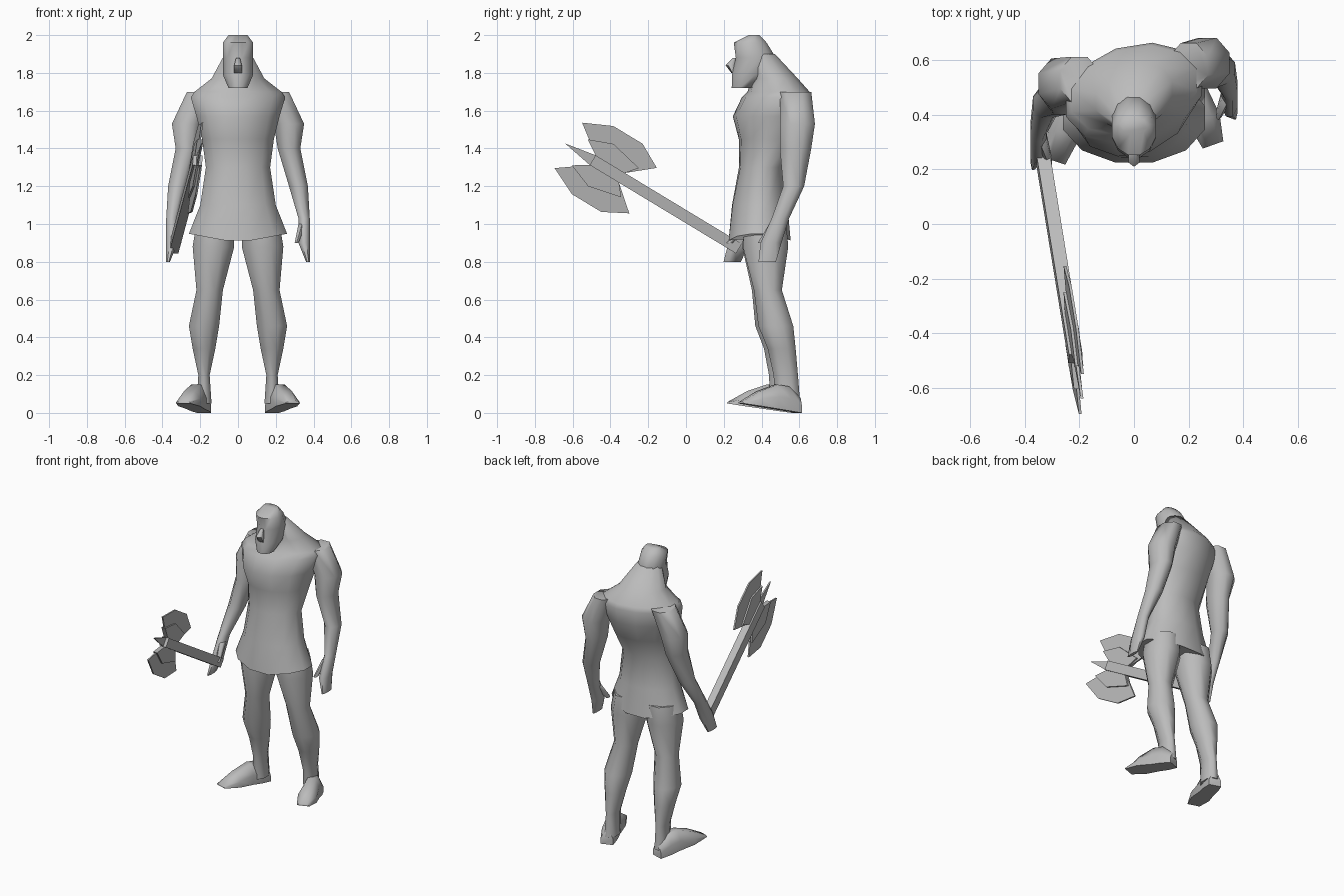
import bpy, bmesh, math
from mathutils import Vector

if "Cube" in bpy.data.objects:
    bpy.data.objects.remove(bpy.data.objects["Cube"], do_unlink=True)

shade = (.5, .5, .5, 1)
grey = bpy.data.materials.new("plain grey")
grey.use_nodes = True
grey.diffuse_color = shade
grey.node_tree.nodes["Principled BSDF"].inputs["Base Color"].default_value = shade


def skin(name, rings, sharp_angle):
    """Join matching point rings into one closed surface."""
    bm = bmesh.new()
    loops = [[bm.verts.new(point) for point in ring] for ring in rings]
    count = len(loops[0])
    for lower, upper in zip(loops, loops[1:]):
        for i in range(count):
            after = (i + 1) % count
            bm.faces.new((lower[i], lower[after], upper[after], upper[i]))
    bm.faces.new(loops[0])
    bm.faces.new(loops[-1])
    bmesh.ops.recalc_face_normals(bm, faces=bm.faces)
    mesh = bpy.data.meshes.new(name)
    bm.to_mesh(mesh)
    bm.free()
    mesh.materials.append(grey)
    part = bpy.data.objects.new(name, mesh)
    bpy.context.collection.objects.link(part)
    bpy.ops.object.select_all(action="DESELECT")
    part.select_set(True)
    bpy.context.view_layer.objects.active = part
    bpy.ops.object.shade_smooth_by_angle(angle=math.radians(sharp_angle))


def oval(centre, half_width, half_depth, sides, twist=0, lift=0):
    """Level oval; twist pushes its left side back, lift raises both sides."""
    points = []
    for i in range(sides):
        angle = math.tau * (i + .5) / sides
        across = half_width * math.cos(angle) / math.cos(math.pi / sides)
        back = half_depth * math.sin(angle) + twist * across
        points.append(centre + Vector((across, back, lift * abs(math.cos(angle)))))
    return points


def limb(name, rows, side, sides, lean):
    """Tube through rows of height, x, y, half width and half depth."""
    rings = []
    for z, x, y, half_width, half_depth in rows:
        centre = Vector((side * x, y + lean(z), z))
        rings.append(oval(centre, half_width, half_depth, sides))
    skin(name, rings, 65)


def no_lean(z):
    return 0


def right_arm_lean(z):
    return -.05 - .15 * (1.7 - z)


def left_leg_lean(z):
    return .01 * (1 - z)


def right_leg_lean(z):
    return -.02 * (1 - z)


# Torso with flared tunic: height, half width, y, half depth
torso_rows = [
    (.9, .26, .39, .17),
    (1.1, .2, .39, .15),
    (1.3, .17, .4, .12),
    (1.45, .19, .44, .16),
    (1.57, .22, .45, .2),
    (1.67, .25, .48, .18),
    (1.7, .23, .49, .16),
    (1.77, .14, .47, .12),
    (1.9, .07, .4, .07),
]
torso_rings = []
for z, half_width, y, half_depth in torso_rows:
    twist = .16 * min(1, max(0, (z - 1) / .6))
    hem_lift = max(0, 1 - z) / 2
    torso_rings.append(oval(Vector((0, y, z)), half_width, half_depth, 12, twist, hem_lift))
skin("torso", torso_rings, 65)

# Head and nose
head_rows = [
    (1.72, 0, .3, .05, .06),
    (1.79, 0, .34, .08, .1),
    (1.88, 0, .37, .08, .11),
    (1.96, 0, .34, .08, .09),
    (2, 0, .36, .05, .03),
]
nose_rows = [
    (1.8, 0, .25, .02, .01),
    (1.84, 0, .24, .02, .03),
    (1.88, 0, .26, .01, .01),
]
limb("head", head_rows, 1, 12, no_lean)
limb("nose", nose_rows, 1, 6, no_lean)

# Arms, thumbs and legs, described once for the left side
arm_rows = [
    (1.7, .2, .58, .07, .09),
    (1.53, .27, .59, .08, .1),
    (1.4, .27, .58, .06, .09),
    (1.2, .32, .57, .05, .06),
    (1.03, .35, .5, .03, .05),
    (.9, .35, .45, .03, .06),
    (.8, .37, .43, .01, .05),
]
thumb_rows = [
    (1, .34, .47, .02, .03),
    (.9, .31, .4, .01, .02),
]
leg_rows = [
    (1, .12, .42, .1, .12),
    (.88, .13, .42, .11, .13),
    (.65, .15, .43, .07, .08),
    (.46, .18, .47, .08, .1),
    (.34, .18, .5, .06, .08),
    (.2, .18, .52, .03, .07),
    (.05, .18, .53, .04, .07),
]


def foot(name, heel, toe):
    """Wedge from the heel to a raised toe: position, half width, height."""
    along = toe - heel
    sideways = Vector((-along.y, along.x, 0)).normalized()
    section = [(-1, 0), (1, 0), (1, .5), (.5, 1), (-.5, 1), (-1, .5)]
    rings = []
    for position, half_width, height in [(0, .04, .08), (.2, .05, .13),
                                         (.4, .05, .13), (.7, .06, .08), (1, .04, .01)]:
        base = heel + along * position
        rings.append([base + sideways * half_width * u + Vector((0, 0, height * v))
                      for u, v in section])
    skin(name, rings, 65)


for label, side, arm_lean, leg_lean in (("left", 1, no_lean, left_leg_lean),
                                        ("right", -1, right_arm_lean, right_leg_lean)):
    limb(label + "_arm", arm_rows, side, 8, arm_lean)
    limb(label + "_thumb", thumb_rows, side, 6, arm_lean)
    limb(label + "_leg", leg_rows, side, 8, leg_lean)
    forward = 2 * leg_lean(0)
    foot(label + "_foot", Vector((side * .18, .59 + leg_lean(0), 0)),
         Vector((side * .29, .27 + forward, .05)))

# Axe, drawn as half outlines (along the handle, across it) mirrored over the handle
butt = Vector((-.34, .28, .87))
along_handle = Vector((.14, -.86, .52))
across_blade = Vector((.03, .52, .86))


def plate(name, half_outline, half_thickness):
    mirrored = [(u, -v) for u, v in reversed(half_outline) if v > 0]
    rings = []
    for offset in (-half_thickness, half_thickness):
        rings.append([butt + along_handle * u + across_blade * v + Vector((offset, 0, 0))
                      for u, v in half_outline + mirrored])
    skin(name, rings, 20)


notch_back = (.72, .03)
notch_front = (.9, .03)
plate("axe_blades", [notch_back, (.59, .14), (.72, .21), (.9, .21), (1.05, .14),
                     notch_front, (1.07, 0)], .005)
plate("axe_hub", [notch_back, (.67, .09), (.85, .13), (.98, .08), notch_front], .015)
plate("axe_handle", [(0, .03), notch_front], .025)
